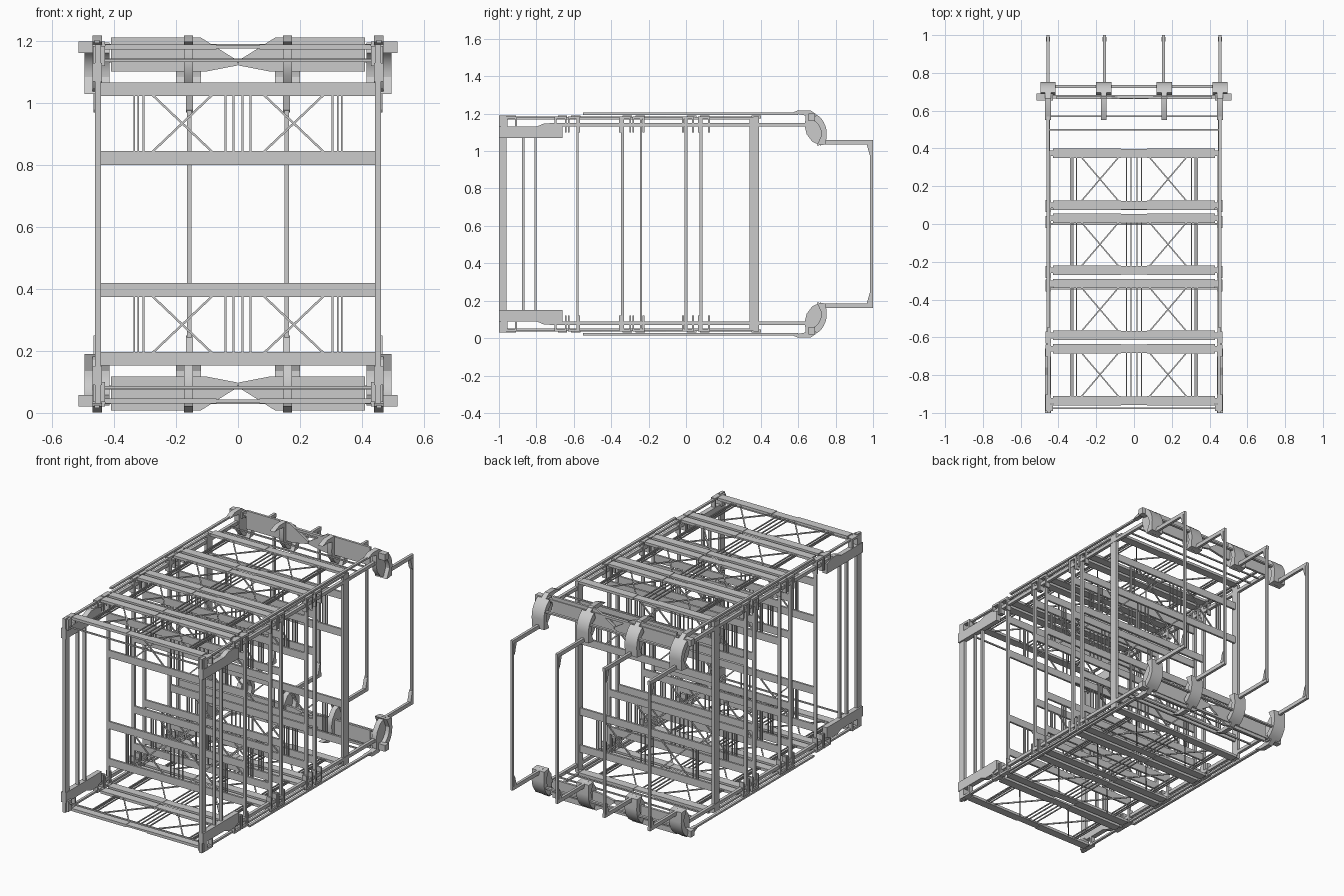
import bpy, bmesh, math
from mathutils import Vector, Matrix

if "Cube" in bpy.data.objects:
    bpy.data.objects.remove(bpy.data.objects["Cube"])

H = 1.22  # overall height, the frame is mirrored about H / 2


class Part:
    """Collects boxes, bars and profiles, then mirrors them into one object."""
    def __init__(self, name):
        self.name, self.bm = name, bmesh.new()

    def box(self, x0, x1, y0, y1, z0, z1):
        m = Matrix.Translation(((x0 + x1) / 2, (y0 + y1) / 2, (z0 + z1) / 2)) @ \
            Matrix.Diagonal((abs(x1 - x0), abs(y1 - y0), abs(z1 - z0), 1))
        bmesh.ops.create_cube(self.bm, size=1, matrix=m)

    def bar(self, a, b, t=0.007):
        a, b = Vector(a), Vector(b)
        d = b - a
        m = Matrix.Translation((a + b) / 2) @ d.to_track_quat('Z', 'Y').to_matrix().to_4x4() @ \
            Matrix.Diagonal((t, t, d.length, 1))
        bmesh.ops.create_cube(self.bm, size=1, matrix=m)

    def prism(self, pts, c, w, axis='X'):
        def co(p, s):
            return (s, p[0], p[1]) if axis == 'X' else (p[0], s, p[1])
        lo = [self.bm.verts.new(co(p, c - w / 2)) for p in pts]
        hi = [self.bm.verts.new(co(p, c + w / 2)) for p in pts]
        self.bm.faces.new(lo)
        self.bm.faces.new(hi[::-1])
        n = len(pts)
        for i in range(n):
            self.bm.faces.new((lo[i], hi[i], hi[(i + 1) % n], lo[(i + 1) % n]))

    def mirror(self, axis, centre):
        geo = self.bm.verts[:] + self.bm.edges[:] + self.bm.faces[:]
        new = bmesh.ops.duplicate(self.bm, geom=geo)['geom']
        for v in new:
            if isinstance(v, bmesh.types.BMVert):
                v.co[axis] = 2 * centre - v.co[axis]

    def done(self, mx=True, mz=True):
        if mx:
            self.mirror(0, 0)
        if mz:
            self.mirror(2, H / 2)
        bmesh.ops.recalc_face_normals(self.bm, faces=self.bm.faces[:])
        me = bpy.data.meshes.new(self.name)
        self.bm.to_mesh(me)
        self.bm.free()
        ob = bpy.data.objects.new(self.name, me)
        bpy.context.collection.objects.link(ob)
        return ob


def lattice(part, place, a, b):
    """Half of a braced panel between levels a and b; place(x, level) gives a point."""
    for x in (0.015, 0.04, 0.305, 0.322, 0.335):
        part.bar(place(x, a), place(x, b), 0.006)
    part.bar(place(0.08, a), place(0.28, b))
    part.bar(place(0.28, a), place(0.08, b))


# horizontal deck panels at top and bottom
deck_rows = [(0.10, 0.375), (-0.245, 0.03), (-0.59, -0.315), (-0.935, -0.66)]
for i, (a, b) in enumerate(deck_rows):
    p = Part(f"deck_panel_{i + 1}")
    for y in (a, b):
        p.box(0.07, 0.43, y - 0.025, y + 0.025, 1.174, 1.19)
        p.box(0, 0.07, y - 0.023, y + 0.023, 1.176, 1.187)
        p.box(0.43, 0.455, y - 0.015, y + 0.015, 1.172, 1.184)
    lattice(p, lambda x, l: (x, l, 1.18), a + 0.02, b - 0.02)
    p.done()

# upright cross panels between the side posts
for i, y in enumerate((-0.58, -0.34, -0.24, 0.0, 0.08, 0.365)):
    p = Part(f"cross_panel_{i + 1}")
    for z in (1.045, 0.823):
        p.box(0, 0.447, y - 0.006, y + 0.006, z - 0.022, z + 0.022)
    lattice(p, lambda x, l: (x, y, l), 0.84, 1.03)
    p.done()

# side posts
p = Part("side_posts")
for y, w, z in ((-0.98, 0.04, 0.03), (0.365, 0.05, 0.04), (-0.87, 0.012, 0.15), (-0.805, 0.012, 0.15),
                (-0.58, 0.012, 0.04), (-0.34, 0.016, 0.04), (-0.24, 0.012, 0.04),
                (0.0, 0.016, 0.04), (0.08, 0.016, 0.04)):
    p.box(0.443, 0.461, y - w / 2, y + w / 2, z, H - z)
p.done(mz=False)

# long rails along both sides
p = Part("side_rails")
p.box(0.445, 0.463, -0.73, 0.64, 1.13, 1.15)
p.box(0.443, 0.458, -0.97, 0.39, 1.17, 1.181)
p.box(0.448, 0.464, -0.55, 0.60, 1.194, 1.205)
p.done()

# clips that join the rails at each deck bar
p = Part("rail_clips")
for y in (-0.935, -0.67, -0.60, -0.325, -0.255, 0.01, 0.095):
    for s in (-0.027, 0.027):
        low = 1.125 if y < -0.9 else 1.10
        p.box(0.44, 0.468, y + s - 0.005, y + s + 0.005, low, 1.185)
    p.box(0.44, 0.468, y - 0.03, y + 0.03, 1.172, 1.185)
p.done()

# stepped plates at the front corners
p = Part("front_corner_plates")
p.prism([(-1.0, 1.07), (-0.66, 1.07), (-0.66, 1.13), (-0.71, 1.147), (-0.76, 1.147),
         (-0.80, 1.13), (-1.0, 1.13)], 0.455, 0.03)
p.box(0.43, 0.468, -0.99, -0.955, 1.12, 1.185)
p.done()

# thin cross rods
p = Part("cross_rods")
for y, z in ((0.57, 1.14), (0.50, 1.14), (-0.975, 1.137)):
    p.box(-0.45, 0.45, y - 0.004, y + 0.004, z - 0.004, z + 0.004)
p.done(mx=False)

# rear end rails carrying the hooks
p = Part("rear_rails")
p.box(0, 0.43, 0.664, 0.682, 1.178, 1.192)
p.box(0.43, 0.515, 0.655, 0.69, 1.162, 1.20)
p.box(0, 0.495, 0.720, 0.736, 1.132, 1.142)
p.done()

# notched rear sheets
p = Part("rear_sheets")
p.prism([(0.41, 1.103), (0.41, 1.212), (0.12, 1.212), (0.002, 1.138), (0.002, 1.122),
         (0.10, 1.103)], 0.67, 0.014, 'Y')
p.done()

# curved hooks: a slim blade with a wider curved band at its back
arc = [(0.64 + 0.112 * math.sin(t), 1.095 + 0.117 * math.cos(t))
       for t in [math.radians(k * 10) for k in range(0, 10)]]
blade = [(0.55, 1.197), (0.60, 1.218), (0.665, 1.218)] + arc[3:] + \
        [(0.748, 1.04), (0.72, 1.03), (0.675, 1.05), (0.645, 1.09), (0.635, 1.13), (0.64, 1.19), (0.60, 1.197)]
inner = [(0.64 + 0.085 * math.sin(t), 1.085 + 0.09 * math.cos(t))
         for t in [math.radians(k * 10) for k in range(9, 2, -1)]]
band = arc[3:] + [(0.748, 1.035), (0.70, 1.03)] + inner
p = Part("rear_hooks")
for x in (0.16, 0.455):
    p.prism(blade, x, 0.03)
    p.prism(band, x, 0.08)
ob = p.done()
bpy.context.view_layer.objects.active = ob
ob.select_set(True)
bpy.ops.object.shade_smooth_by_angle(angle=math.radians(25))

# rear guard hoops
p = Part("rear_guard_hoops")
for x in (0.157, 0.455):
    p.box(x - 0.008, x + 0.008, 0.72, 1.0, 1.035, 1.058)
    p.box(x - 0.007, x + 0.007, 0.985, 1.0, H / 2, 1.04)
    p.prism([(0.965, 1.04), (0.99, 1.04), (0.99, 0.97), (0.982, 0.98)], x, 0.022)
p.done()
